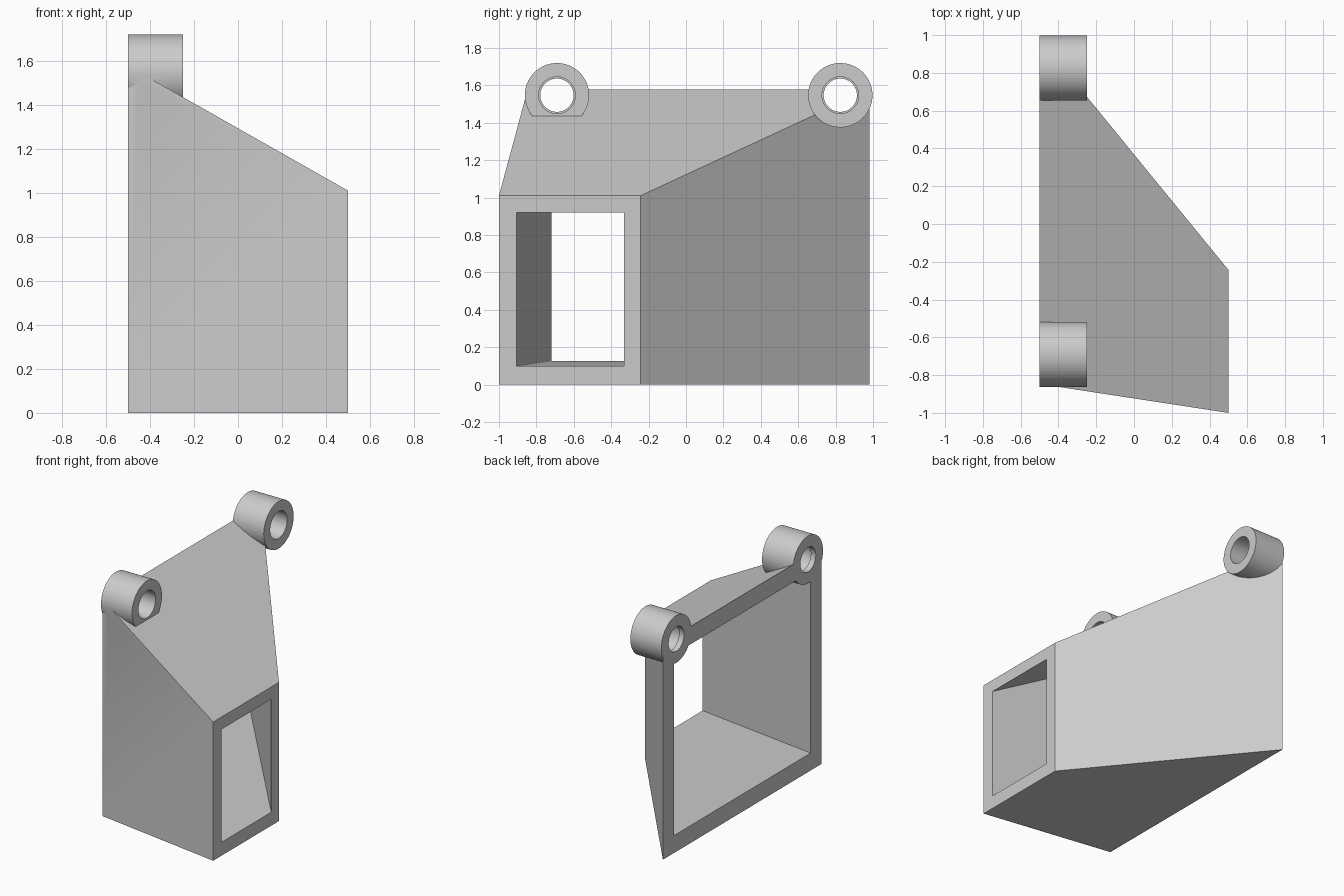
import bpy
import bmesh
import math

cube = bpy.data.objects.get("Cube")
if cube:
    bpy.data.objects.remove(cube, do_unlink=True)

grey = bpy.data.materials.new("plain grey")
grey.use_nodes = True
COLOUR = (0.6, 0.6, 0.6, 1)
grey.diffuse_color = COLOUR
grey.node_tree.nodes["Principled BSDF"].inputs["Base Color"].default_value = COLOUR

WIDE, NARROW = -0.5, 0.5      # x of the two open ends
RING_END = -0.25
RING_Z = 1.547


def make_object(name, bm):
    bmesh.ops.recalc_face_normals(bm, faces=bm.faces)
    mesh = bpy.data.meshes.new(name)
    bm.to_mesh(mesh)
    bm.free()
    mesh.materials.append(grey)
    obj = bpy.data.objects.new(name, mesh)
    bpy.context.collection.objects.link(obj)
    return obj


def rectangle(bm, x, y0, y1, z0, z1):
    return [bm.verts.new((x, y, z)) for y, z in ((y0, z0), (y1, z0), (y1, z1), (y0, z1))]


def cylinder_x(name, x0, x1, y, radius):
    bpy.ops.mesh.primitive_cylinder_add(
        vertices=64, radius=radius, depth=x1 - x0,
        location=((x0 + x1) / 2, y, RING_Z), rotation=(0, math.pi / 2, 0))
    obj = bpy.context.object
    obj.name = name
    obj.data.materials.append(grey)
    return obj


def combine(target, tool, operation):
    mod = target.modifiers.new(tool.name, "BOOLEAN")
    mod.object = tool
    mod.operation = operation
    mod.solver = "EXACT"
    bpy.context.view_layer.objects.active = target
    bpy.ops.object.modifier_apply(modifier=mod.name)
    bpy.data.objects.remove(tool, do_unlink=True)


# Tapered open duct: four rectangular loops joined in a closed circuit
bm = bmesh.new()
loops = [
    rectangle(bm, WIDE, -0.847, 0.98, 0, 1.577),
    rectangle(bm, NARROW, -1, -0.243, 0, 1.01),
    rectangle(bm, NARROW, -0.905, -0.332, 0.098, 0.92),
    rectangle(bm, WIDE, -0.72, 0.853, 0.127, 1.447),
]
for a, b in zip(loops, loops[1:] + loops[:1]):
    for i in range(4):
        j = (i + 1) % 4
        bm.faces.new((a[i], a[j], b[j], b[i]))
duct = make_object("tapered_duct", bm)

# Mounting rings on the two upper corners, with stepped bores
RINGS = {"front": -0.69, "back": 0.825}
for side, y in RINGS.items():
    combine(duct, cylinder_x(side + "_ring", WIDE, RING_END, y, 0.172), "UNION")
for side, y in RINGS.items():
    combine(duct, cylinder_x(side + "_lip_bore", WIDE - 0.1, 0, y, 0.089), "DIFFERENCE")
    combine(duct, cylinder_x(side + "_main_bore", WIDE + 0.04, 0, y, 0.098), "DIFFERENCE")

# Smooth the rings, keep the duct edges sharp
bpy.ops.object.select_all(action="DESELECT")
duct.select_set(True)
bpy.context.view_layer.objects.active = duct
bpy.ops.object.shade_smooth_by_angle(angle=math.radians(20))
